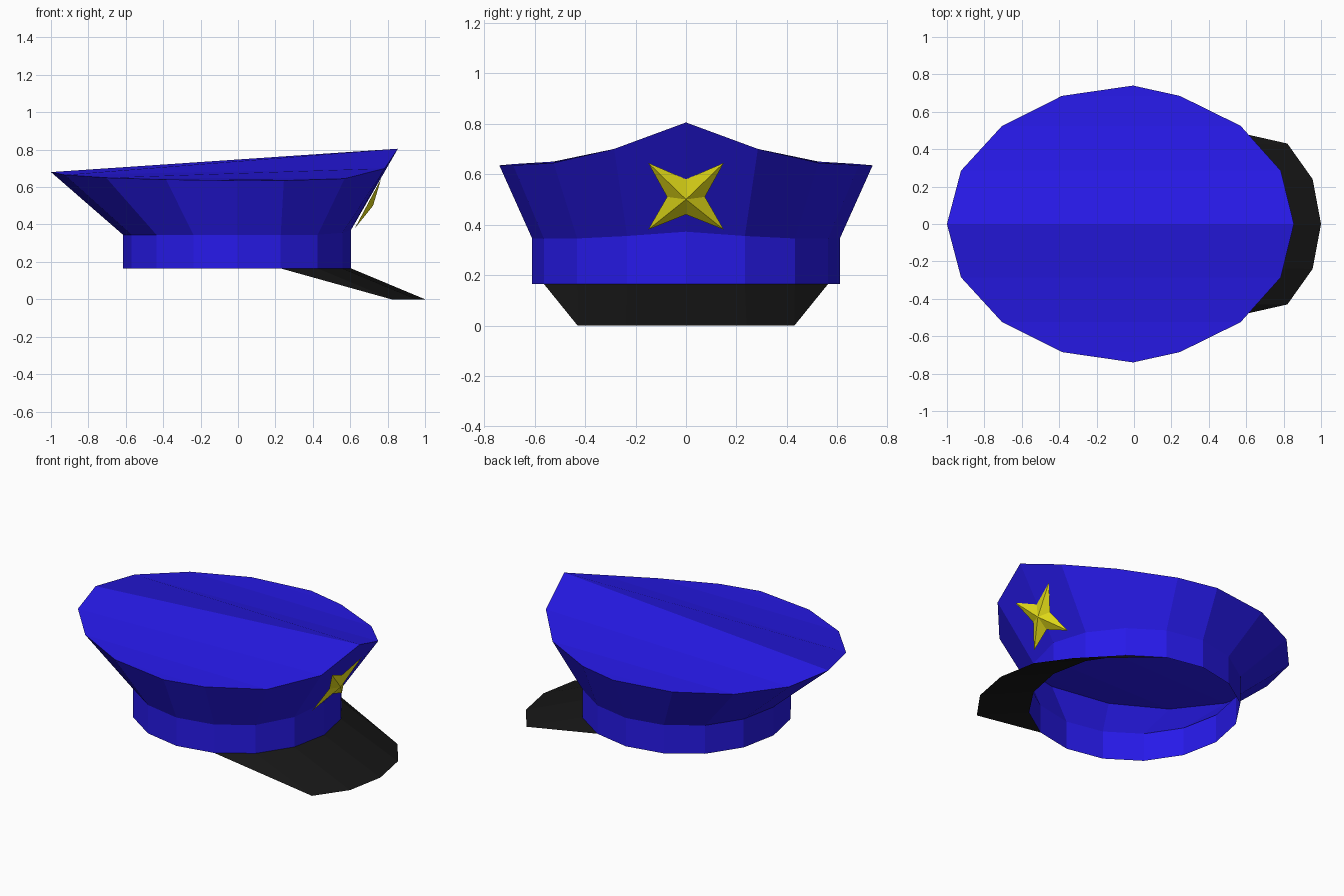
import bpy, math

if "Cube" in bpy.data.objects:
    bpy.data.objects.remove(bpy.data.objects["Cube"])

def material(name, rgb):
    m = bpy.data.materials.new(name)
    m.diffuse_color = (*rgb, 1)
    m.use_nodes = True
    m.node_tree.nodes["Principled BSDF"].inputs["Base Color"].default_value = m.diffuse_color
    return m

BLUE = material("blue_cloth", (0.02, 0.01, 0.82))
BLACK = material("black_leather", (0.008, 0.008, 0.008))
GOLD = material("yellow_metal", (0.82, 0.76, 0.01))

def half_part(name, verts, faces, mat):
    """Build the +y half of a part and mirror it across y = 0."""
    me = bpy.data.meshes.new(name)
    me.from_pydata(verts, [], faces)
    me.materials.append(mat)
    ob = bpy.data.objects.new(name, me)
    bpy.context.collection.objects.link(ob)
    mod = ob.modifiers.new("mirror", 'MIRROR')
    mod.use_axis = (False, True, False)
    mod.use_clip = True
    mod.merge_threshold = 0.001
    return ob

def bridge(a, b, n):
    """Quads between two rows of n points starting at indices a and b."""
    return [(a + i, a + i + 1, b + i + 1, b + i) for i in range(n - 1)]

def half_ring(r, z, n=8):
    pts = []
    for i in range(n + 1):
        t = math.pi * i / n
        y = r * math.sin(t) if 0 < i < n else 0
        pts.append((r * math.cos(t) - 0.005, y, z))
    return pts

# Head band: open 16-sided ring, its top edge raised slightly at the front
low = half_ring(0.61, 0.165)
high = half_ring(0.61, 0.345)
for i, z in enumerate((0.372, 0.355)):
    high[i] = (*high[i][:2], z)
half_part("head_band", low + high, bridge(0, 9, 9), BLUE)

# Crown: flared wall up to the oval rim, closed by a ridged top in strips
rim = [(0.855, 0, 0.805), (0.785, 0.285, 0.70), (0.57, 0.525, 0.645),
       (0.245, 0.685, 0.635), (-0.005, 0.74, 0.635), (-0.385, 0.685, 0.64),
       (-0.705, 0.525, 0.65), (-0.925, 0.285, 0.665), (-1.0, 0, 0.68)]
top = [(9 + i, 10 + i, 16 - i, 17 - i) for i in range(3)] + [(12, 13, 14)]
half_part("crown", high + rim, bridge(0, 9, 9) + top, BLUE)

# Visor: thin sheet from the band's lower edge down to the brim
brim = [(1.0, 0, 0), (0.955, 0.24, 0), (0.82, 0.43, 0)]
visor_faces = [(4 + i, 5 + i, i + 1, i) for i in range(2)] + [(6, 3, 2)]
half_part("visor", low[:4] + brim, visor_faces, BLACK)

# Badge: four-pointed star with a raised centre, leaning with the crown
def on_wall(y, z):
    return (0.625 + (z - 0.38) * 0.53, y, z)

star = [on_wall(0, 0.44), on_wall(0.15, 0.38), on_wall(0.075, 0.51),
        on_wall(0.15, 0.645), on_wall(0, 0.58),
        (0.722, 0, 0.50), on_wall(0, 0.51)]
front = [(i, i + 1, 5) for i in range(4)]
back = [(i + 1, i, 6) for i in range(4)]
half_part("star_badge", star, front + back, GOLD)
